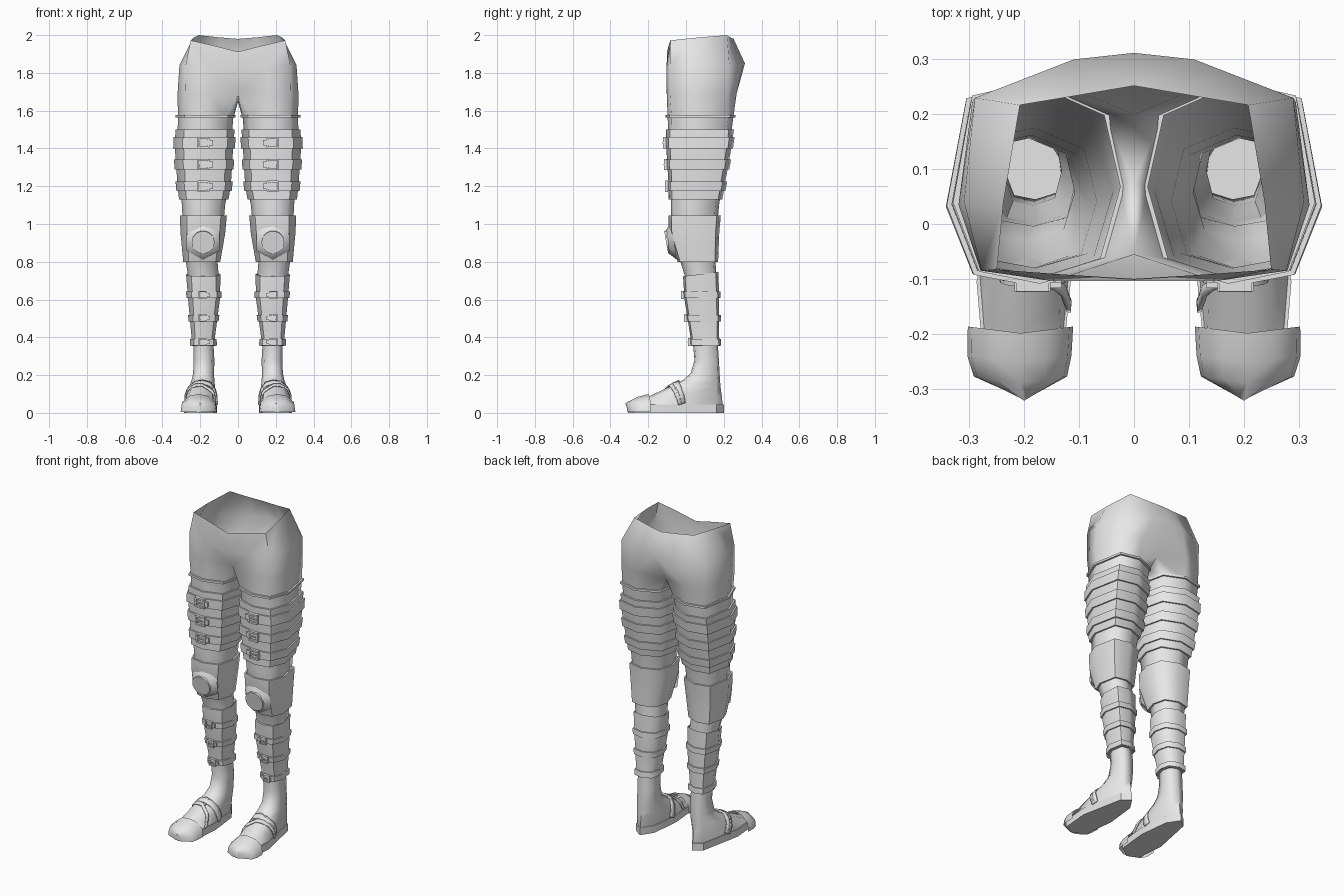
import bpy, bmesh, math
from mathutils import Vector, Matrix

if "Cube" in bpy.data.objects:
    bpy.data.objects.remove(bpy.data.objects["Cube"])

grey = bpy.data.materials.new("plain_grey")
grey.diffuse_color = (0.8, 0.8, 0.8, 1)
grey.use_nodes = True
grey.node_tree.nodes["Principled BSDF"].inputs["Base Color"].default_value = grey.diffuse_color

# Eight-sided cross-section: front-inner, front, front-outer, outer, back-outer, back, back-inner, inner
SECTION = [(-.75, -.8), (0, -1), (.7, -.88), (1, -.2), (.78, .85), (0, 1), (-.8, .7), (-1, -.05)]

# Leg sizes: z, inner x, outer x, front y, back y
LEG = [(1.56, .025, .318, -.097, .25), (1.4, .038, .322, -.092, .228), (1.2, .05, .308, -.08, .192),
       (1.1, .068, .297, -.08, .175), (.95, .082, .29, -.078, .162), (.8, .108, .276, -.03, .156),
       (.72, .102, .264, -.004, .162), (.6, .106, .254, .002, .166), (.4, .132, .236, .034, .166),
       (.28, .125, .235, .045, .174)]

# Foot sizes: z, toe centre x, toe half width, front y, back y
FOOT = [(.21, .182, .056, .025, .178), (.175, .186, .062, -.015, .18), (.135, .193, .075, -.095, .183),
        (.09, .2, .086, -.19, .19), (.04, .203, .094, -.295, .194)]


def make(name, bm, angle=55):
    me = bpy.data.meshes.new(name)
    bm.to_mesh(me)
    bm.free()
    me.materials.append(grey)
    ob = bpy.data.objects.new(name, me)
    bpy.context.collection.objects.link(ob)
    bpy.ops.object.select_all(action='DESELECT')
    ob.select_set(True)
    bpy.context.view_layer.objects.active = ob
    bpy.ops.object.shade_smooth_by_angle(angle=math.radians(angle))
    return ob


def mirror(ob):
    m = ob.modifiers.new("mirror", 'MIRROR')
    m.merge_threshold = 0.0005
    return ob


def size_at(z):
    for a, b in zip(LEG, LEG[1:]):
        if a[0] >= z >= b[0]:
            t = (a[0] - z) / (a[0] - b[0])
            return [p + (q - p) * t for p, q in zip(a, b)][1:]
    return LEG[0][1:] if z > LEG[0][0] else LEG[-1][1:]


def ring(z, off=0.0):
    x0, x1, y0, y1 = size_at(z)
    cx, cy, hx, hy = (x0 + x1) / 2, (y0 + y1) / 2, (x1 - x0) / 2 + off, (y1 - y0) / 2 + off
    return [(cx + u * hx, cy + v * hy, z) for u, v in SECTION]


def foot_ring(z, tx, tw, y0, y1, heel=.054):
    pts = []
    for u, v in SECTION:
        t = min(1, (1 - v) / 1.6)
        pts.append((.182 + (tx - .182) * t + u * (heel + (tw - heel) * t),
                    (y0 + y1) / 2 + v * (y1 - y0) / 2, z))
    return pts


def skin(bm, upper, lower, closed=True):
    n = min(len(upper), len(lower))
    for j in range(n if closed else n - 1):
        k = (j + 1) % n
        bm.faces.new((lower[j], lower[k], upper[k], upper[j]))


def loft(bm, rows, closed=True):
    vs = [[bm.verts.new(p) for p in r] for r in rows]
    for a, b in zip(vs, vs[1:]):
        skin(bm, a, b, closed)
    return vs


# Hips, legs and feet as one open-topped skin
rim = [(0, -.10, 1.912), (.13, -.092, 1.945), (.25, -.083, 1.972), (.238, .04, 1.985),
       (.208, .217, 2.0), (.1, .235, 1.988), (0, .252, 1.98)]
hip = [(0, -.104, 1.8), (.15, -.104, 1.82), (.278, -.085, 1.84), (.31, .04, 1.84),
       (.29, .23, 1.84), (.11, .3, 1.845), (0, .312, 1.85)]
crotch = [(0, -.055, 1.69), (.16, -.102, 1.69), (.28, -.085, 1.69), (.32, .035, 1.69),
          (.295, .222, 1.69), (.165, .268, 1.69), (0, .2, 1.665), (0, .08, 1.645)]
bm = bmesh.new()
top = loft(bm, [rim, hip], False)
rest = loft(bm, [crotch] + [ring(r[0]) for r in LEG] + [foot_ring(*r) for r in FOOT])
skin(bm, top[-1], rest[0][:7], False)
legs = mirror(make("legs", bm, 70))


# Hollow sleeve that follows the leg
def sleeve(name, zs, off, thick=.01, bulge=None):
    bm = bmesh.new()
    outer = [[bm.verts.new(p) for p in ring(z, off)] for z in zs]
    inner = [[bm.verts.new(p) for p in ring(z, off - thick)] for z in zs]
    for a, b in zip(outer, outer[1:]):
        skin(bm, a, b)
    for a, b in zip(inner, inner[1:]):
        skin(bm, b, a)
    skin(bm, inner[0], outer[0])
    skin(bm, outer[-1], inner[-1])
    if bulge:
        bulge(outer)
    return mirror(make(name, bm))


def raise_back(rows):
    for v in rows[0]:
        v.co.z += .12 * v.co.y


sleeve("thigh_guard", [1.5, 1.4, 1.3, 1.2, 1.13], .012)
sleeve("knee_guard", [1.045, .95, .87, .8], .014)
sleeve("shin_guard", [.725, .6, .5, .4, .355], .01, bulge=raise_back)
sleeve("upper_thigh_strap", [1.578, 1.565], .012, .012)


# Buckle: frame of four bars, a prong and a strap end
def buckle(name, c, w, h, rot=None):
    bm = bmesh.new()
    b = h * .2
    parts = [((0, 0, h / 2), (w * .7, .016, b)), ((0, 0, -h / 2), (w * .7, .016, b)),
             ((-w * .33, 0, 0), (b, .016, h)), ((w * .33, 0, 0), (b, .016, h)),
             ((0, -.003, 0), (w * .7, .012, b * .7)), ((-w * .2, .003, 0), (w * .85, .01, h * .6))]
    for p, s in parts:
        bmesh.ops.create_cube(bm, size=1, matrix=Matrix.Translation(p) @ Matrix.Diagonal((*s, 1)))
    m = Matrix.Translation(c)
    bm.transform(m @ rot if rot else m)
    return mirror(make(name, bm, 30))


for i, (z, h) in enumerate([(1.43, .06), (1.315, .055), (1.2, .05)]):
    sleeve(f"thigh_strap_{i}", [z + h / 2, z - h / 2], .021, .012)
    buckle(f"thigh_buckle_{i}", (.185, size_at(z)[2] - .022, z), .085, .05)
for i, z in enumerate([.625, .502, .375]):
    sleeve(f"shin_strap_{i}", [z + .017, z - .017], .018, .011)
    buckle(f"shin_buckle_{i}", (.188, size_at(z)[2] - .019, z), .06, .036)

# Knee pad: six-sided cup with a round disc
bm = bmesh.new()
tilt = Matrix.Translation((.185, -.081, .905)) @ Matrix.Rotation(math.radians(100), 4, 'X')
bmesh.ops.create_cone(bm, cap_ends=True, segments=6, radius1=.1, radius2=.062, depth=.035, matrix=tilt)
mirror(make("knee_cup", bm, 50))
bm = bmesh.new()
bmesh.ops.create_cone(bm, cap_ends=True, segments=24, radius1=.06, radius2=.06, depth=.016,
                      matrix=Matrix.Translation((0, -.016, -.001)) @ tilt)
mirror(make("knee_disc", bm, 40))

# Sandal sole
bm = bmesh.new()
rows = loft(bm, [foot_ring(z, .204, .098, -.308, .2, .06) for z in (.045, 0)])
bm.faces.new(rows[0])
bm.faces.new(rows[1][::-1])
mirror(make("sole", bm, 40))

# Toe cap: arched sections running forward to a blunt tip
bm = bmesh.new()
arch = [(-1, 0), (-.93, .55), (-.5, .9), (0, 1), (.5, .9), (.93, .55), (1, 0)]
caps = [(-.187, .207, .096, .1), (-.24, .209, .095, .086), (-.278, .207, .085, .068), (-.31, .2, .02, .05)]
rows = loft(bm, [[(cx + u * hw, y - .012 * (1 - abs(u)), .004 + w * (h - .004)) for u, w in arch]
                 for y, cx, hw, h in caps], False)
bm.faces.new(rows[-1])
bmesh.ops.recalc_face_normals(bm, faces=bm.faces)
mirror(make("toe_cap", bm, 50))


# Sandal straps laid over the foot
def foot_strap(name, path, width):
    bm = bmesh.new()
    fine = []
    for a, b in zip(path, path[1:]):
        fine += [Vector(a).lerp(Vector(b), k / 4) for k in range(4)]
    fine.append(Vector(path[-1]))
    loft(bm, [[p + Vector((0, -width / 2, -width * .2)), p + Vector((0, width / 2, width * .2))]
              for p in fine], False)
    ob = make(name, bm)
    s = ob.modifiers.new("lay", 'SHRINKWRAP')
    s.target = legs
    s.wrap_mode = 'ABOVE_SURFACE'
    s.offset = .007
    t = ob.modifiers.new("thick", 'SOLIDIFY')
    t.thickness = .008
    t.offset = 0
    return mirror(ob)


foot_strap("instep_strap", [(.115, -.02, .045), (.125, -.035, .1), (.19, -.05, .16),
                            (.25, -.035, .1), (.275, -.02, .045)], .035)
foot_strap("front_strap", [(.105, -.15, .045), (.13, -.12, .1), (.19, -.08, .14),
                           (.25, -.05, .1), (.27, -.03, .045)], .022)
buckle("foot_buckle", (.2, -.055, .152), .07, .04, Matrix.Rotation(math.radians(-55), 4, 'X'))
